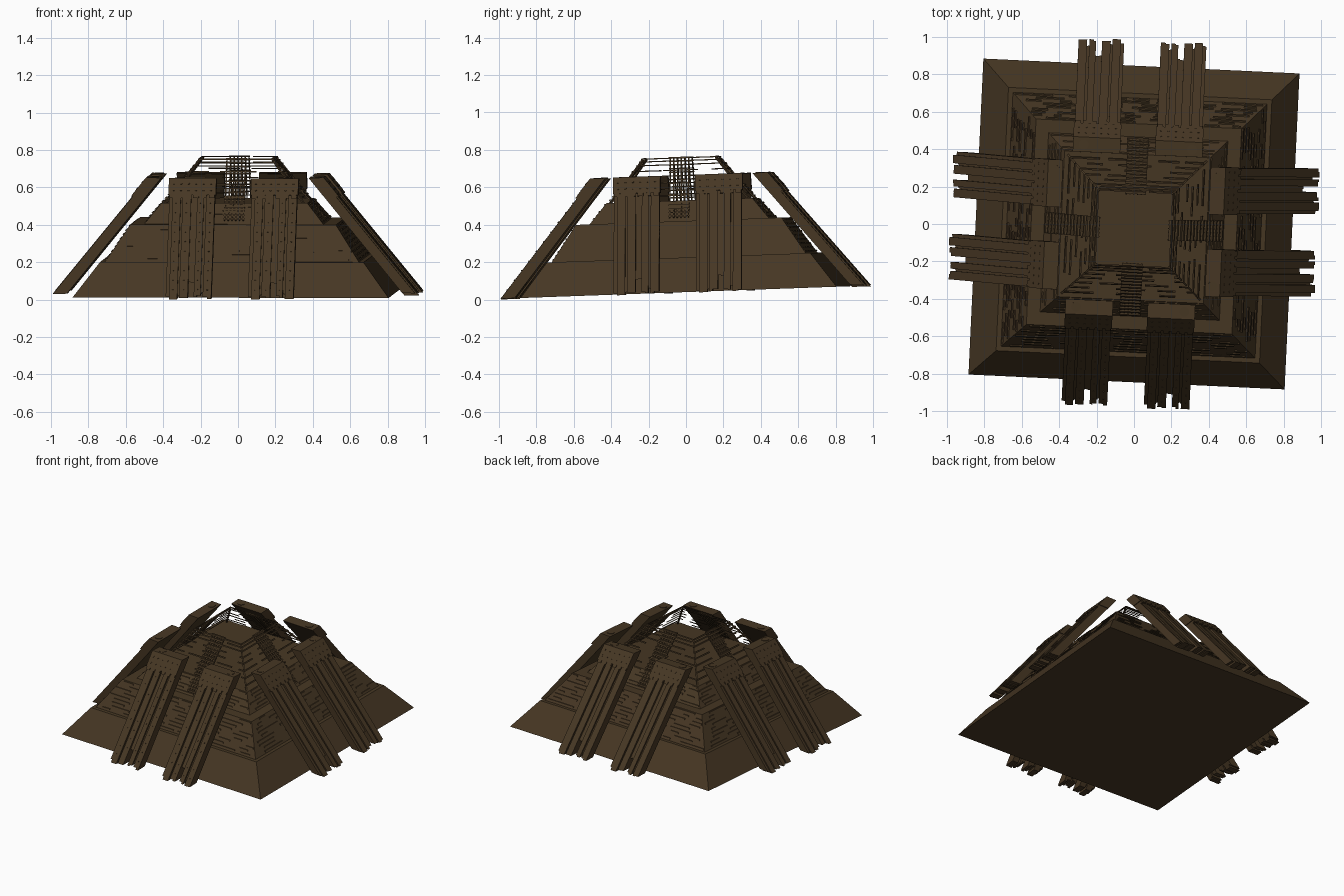
import bpy, bmesh, math, random
from mathutils import Matrix, Vector

if "Cube" in bpy.data.objects:
    bpy.data.objects.remove(bpy.data.objects["Cube"])

random.seed(7)
# The whole monument is turned slightly and leans a little forward
PLACE = (Matrix.Translation((0, 0, 0.04)) @ Matrix.Rotation(math.radians(2.05), 4, 'X')
         @ Matrix.Rotation(math.radians(-2.7), 4, 'Z'))
SIDES = [Matrix.Rotation(k * math.pi / 2, 4, 'Z') for k in range(4)]

stone = bpy.data.materials.new("dark_brown_stone")
stone.diffuse_color = (0.062, 0.038, 0.017, 1)
stone.use_nodes = True
stone.node_tree.nodes["Principled BSDF"].inputs["Base Color"].default_value = stone.diffuse_color


def finish(name, bm):
    bmesh.ops.recalc_face_normals(bm, faces=bm.faces)
    bm.transform(PLACE)
    me = bpy.data.meshes.new(name)
    bm.to_mesh(me)
    bm.free()
    me.materials.append(stone)
    ob = bpy.data.objects.new(name, me)
    bpy.context.collection.objects.link(ob)
    return ob


def prism(bm, profile, x0, x1, m):
    """Extrude an (outward distance, height) profile sideways from x0 to x1."""
    a = [bm.verts.new(m @ Vector((x0, -r, z))) for r, z in profile]
    b = [bm.verts.new(m @ Vector((x1, -r, z))) for r, z in profile]
    n = len(a)
    bm.faces.new(a)
    bm.faces.new(b[::-1])
    for i in range(n):
        j = (i + 1) % n
        bm.faces.new((a[i], b[i], b[j], a[j]))


def bar(bm, p, q, w, m):
    """Square bar between two points."""
    p, q = m @ Vector(p), m @ Vector(q)
    d = q - p
    mat = (Matrix.Translation((p + q) / 2) @ d.to_track_quat('Z', 'Y').to_matrix().to_4x4()
           @ Matrix.Diagonal((w, w, d.length, 1)))
    bmesh.ops.create_cube(bm, size=1, matrix=mat)


def disc(bm, pos, normal, radius, depth, m, seg=8):
    mat = (m @ Matrix.Translation(pos)
           @ Vector(normal).to_track_quat('Z', 'Y').to_matrix().to_4x4())
    bmesh.ops.create_cone(bm, cap_ends=True, segments=seg, radius1=radius,
                          radius2=radius, depth=depth, matrix=mat)


# Stepped body: each tier is (half size, height) at bottom and top
TIERS = [((0.846, 0.0), (0.705, 0.185)),
         ((0.68, 0.185), (0.55, 0.38)),
         ((0.48, 0.38), (0.39, 0.49))]
bm = bmesh.new()
rings = []
for tier in TIERS:
    for h, z in tier:
        rings.append([bm.verts.new((sx * h, sy * h, z))
                      for sx, sy in ((-1, -1), (1, -1), (1, 1), (-1, 1))])
bm.faces.new(rings[0][::-1])
bm.faces.new(rings[-1])
for lo, hi in zip(rings, rings[1:]):
    for i in range(4):
        j = (i + 1) % 4
        bm.faces.new((lo[i], lo[j], hi[j], hi[i]))
finish("stepped_body", bm)


def course(bm, tier, z, h, x0, x1, m, out=0.006):
    """Thin raised strip lying on a sloping tier face."""
    (ra, za), (rb, zb) = tier
    r = lambda t: ra + (rb - ra) * (t - za) / (zb - za)
    prism(bm, [(r(z), z), (r(z) + out, z), (r(z + h) + out, z + h), (r(z + h), z + h)], x0, x1, m)


# Broken masonry courses on the upper tiers
bm = bmesh.new()
for m in SIDES:
    for tier, rows in ((TIERS[1], 9), (TIERS[2], 6)):
        (ra, za), (rb, zb) = tier
        for k in range(rows):
            z = za + (zb - za) * (k + 0.4) / rows
            lim = ra + (rb - ra) * (k + 1) / rows
            x = -lim + random.uniform(0, 0.1)
            while x < lim - 0.04:
                e = min(x + random.uniform(0.04, 0.22), lim)
                course(bm, tier, z, 0.008, x, e, m)
                x = e + random.uniform(0.03, 0.16)
finish("masonry_courses", bm)

# Open crown: corner rails and horizontal slats
CROWN = ((0.385, 0.48), (0.195, 0.722))
bm = bmesh.new()
for m in SIDES:
    bar(bm, (-0.375, -0.375, 0.48), (-0.195, -0.195, 0.715), 0.010, m)
    for k, z in enumerate((0.515, 0.55, 0.585, 0.62, 0.65, 0.68, 0.70, 0.715)):
        lim = 0.385 - 0.19 * (z - 0.48) / 0.242
        x = -lim
        while x < lim - 0.02:
            e = min(x + random.uniform(0.08, 0.2) * (1.6 if k > 4 else 1), lim)
            course(bm, CROWN, z, 0.006, x, e, m, 0.007)
            x = e + random.uniform(0.01, 0.05) * (1 if k > 4 else 3)
finish("crown_slats", bm)

# Narrow lattice stair in the middle of each side
STAIR = ((0.47, 0.40), (0.185, 0.725))
bm = bmesh.new()
for m in SIDES:
    for i in range(6):
        x = -0.05 + i * 0.02
        bar(bm, (x, -0.47, 0.40), (x, -0.185, 0.72), 0.007, m)
    for i in range(17):
        course(bm, STAIR, 0.405 + i * 0.0195, 0.007, -0.056, 0.056, m, 0.012)
finish("lattice_stairs", bm)

# Leaning slabs: two on each side, built of planks with ragged feet
FOOT_OUT, FOOT_IN = Vector((0.983, -0.004)), Vector((0.905, -0.004))
TOP_OUT, TOP_IN = Vector((0.470, 0.622)), Vector((0.395, 0.622))
NORMAL = Vector((0.773, 0.634))


def slab_profile(t0, t1, raise_out):
    out = NORMAL * raise_out
    return [FOOT_OUT.lerp(TOP_OUT, t0) + out, FOOT_OUT.lerp(TOP_OUT, t1) + out,
            FOOT_IN.lerp(TOP_IN, t1), FOOT_IN.lerp(TOP_IN, t0)]


# plank strips as (left, right, foot gap, raise)
PLANKS = [(-0.122, -0.104, 0.012, -0.008), (-0.104, -0.060, 0.0, 0.0),
          (-0.060, -0.050, 0.03, -0.012), (-0.050, -0.004, 0.006, 0.0),
          (-0.004, 0.028, 0.14, -0.014), (0.028, 0.064, 0.01, 0.0),
          (0.064, 0.076, 0.05, -0.012), (0.076, 0.122, 0.004, -0.003)]
slabs, caps, studs = bmesh.new(), bmesh.new(), bmesh.new()
for side, m in enumerate(SIDES):
    for c in (-0.22, 0.22):
        sgn = 1 if c > 0 else -1
        for a, b, gap, up in PLANKS:
            mid = random.uniform(0.35, 0.65) * (b - a) + a
            for p, q in ((a, mid), (mid, b)):
                g = gap + random.uniform(0, 0.02) * (gap > 0)
                prism(slabs, slab_profile(g, 0.99, up), c + p, c + q, m)
        # cap block with a stepped lower lip
        prism(caps, slab_profile(0.86, 1.0, 0.006), c - 0.127, c + 0.127, m)
        for i in range(6):
            x = c - 0.127 + i * 0.0423
            prism(caps, slab_profile(0.835, 0.87, 0.005), x + 0.006, x + 0.036, m)
        # round boss on the flat top of the cap
        disc(caps, (c + sgn * 0.07, -0.434, 0.623), (0, 0, 1), 0.026, 0.008, m, 16)
        # studs on the cap, and on the shafts of the front
        spots = [(t, -0.1 + i * 0.04, 0.006, 0.006) for t in (0.90, 0.955) for i in range(6)]
        if side == 0:
            spots += [(0.08 + k * 0.08, x, 0.0, 0.0035) for k in range(10)
                      for x in (-0.085, -0.028, 0.046, 0.1)]
        for t, x, up, rad in spots:
            p = FOOT_OUT.lerp(TOP_OUT, t) + NORMAL * up
            disc(studs, (c + x, -p.x, p.y), (0, -NORMAL.x, NORMAL.y), rad, 0.005, m, 6)
finish("leaning_slabs", slabs)
finish("slab_caps", caps)
finish("slab_studs", studs)
